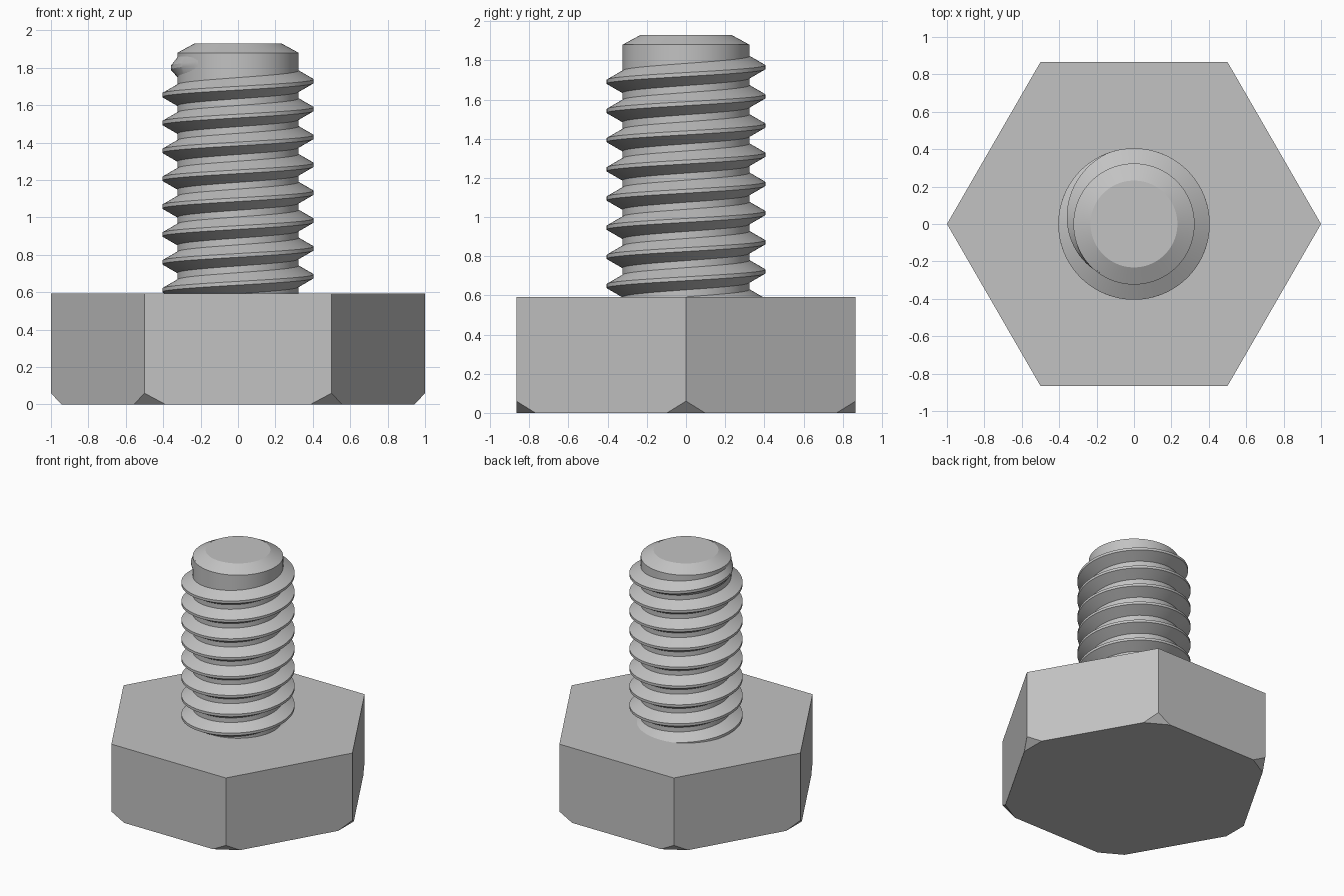
import bpy, bmesh
from math import cos, sin, pi, radians
from mathutils import Vector

cube = bpy.data.objects.get("Cube")
if cube:
    bpy.data.objects.remove(cube, do_unlink=True)

HEAD_TOP, TOP = 0.592, 1.93
CORE, CREST, PITCH = 0.324, 0.405, 0.149
SEGMENTS = 96

steel = bpy.data.materials.new("plain steel grey")
GREY = (0.54, 0.54, 0.54, 1)
steel.use_nodes = True
steel.diffuse_color = GREY
steel.node_tree.nodes["Principled BSDF"].inputs["Base Color"].default_value = GREY


def finish(bm, name, smooth=True):
    bmesh.ops.recalc_face_normals(bm, faces=bm.faces)
    mesh = bpy.data.meshes.new(name)
    bm.to_mesh(mesh)
    bm.free()
    obj = bpy.data.objects.new(name, mesh)
    bpy.context.collection.objects.link(obj)
    mesh.materials.append(steel)
    if smooth:
        bpy.ops.object.select_all(action="DESELECT")
        obj.select_set(True)
        bpy.context.view_layer.objects.active = obj
        bpy.ops.object.shade_smooth_by_angle(angle=radians(22))
    return obj


def polar(radius, angle, z):
    return Vector((radius * cos(angle), radius * sin(angle), z))


def bridge(bm, a, b, closed):
    for i in range(len(a) if closed else len(a) - 1):
        j = (i + 1) % len(a)
        bm.faces.new((a[i], a[j], b[j], b[i]))


# Hexagonal head with its lower corners sliced off
bm = bmesh.new()
rings = [[bm.verts.new(polar(1, k * pi / 3, z)) for k in range(6)]
         for z in (0, HEAD_TOP)]
for ring in rings:
    bm.faces.new(ring)
bridge(bm, rings[0], rings[1], True)
for k in range(6):
    cut = bmesh.ops.bisect_plane(
        bm, geom=bm.verts[:] + bm.edges[:] + bm.faces[:],
        plane_co=polar(1, k * pi / 3, 0.06),
        plane_no=polar(0.06, k * pi / 3, -0.056), clear_outer=True)
    edges = [e for e in cut["geom_cut"] if isinstance(e, bmesh.types.BMEdge)]
    bmesh.ops.holes_fill(bm, edges=edges, sides=0)
finish(bm, "hex_head", smooth=False)

# Shank core with a chamfered tip
bm = bmesh.new()
profile = [(CORE, HEAD_TOP), (CORE, 1.88), (0.232, TOP)]
rings = [[bm.verts.new(polar(r, 2 * pi * i / SEGMENTS, z)) for i in range(SEGMENTS)]
         for r, z in profile]
for low, high in zip(rings, rings[1:]):
    bridge(bm, low, high, True)
bm.faces.new(rings[-1])
finish(bm, "shank_core")

# Right-handed thread, fading into the core near the tip
bm = bmesh.new()
start, fade, end = radians(-3060), radians(110), radians(235)
steps = round((end - start) / (2 * pi) * SEGMENTS)
sections = []
for i in range(steps + 1):
    a = start + (end - start) * i / steps
    z = 1.728 + PITCH * a / (2 * pi)
    t = max(0, (a - fade) / (end - fade))
    crest = CREST + (CORE - 0.004 - CREST) * t
    root = CORE - 0.006
    section = [(root, -0.06), (crest, -0.01), (crest, 0.01), (root, 0.06)]
    sections.append([bm.verts.new(polar(r, a, z + dz)) for r, dz in section])
for a, b in zip(sections, sections[1:]):
    bridge(bm, a, b, False)
bmesh.ops.bisect_plane(
    bm, geom=bm.verts[:] + bm.edges[:] + bm.faces[:],
    plane_co=(0, 0, HEAD_TOP), plane_no=(0, 0, 1), clear_inner=True)
thread = finish(bm, "thread")

# Make the open thread strip face outward
sample = max(thread.data.polygons, key=lambda p: p.center.xy.length)
if sample.normal.dot(Vector((sample.center.x, sample.center.y, 0))) < 0:
    thread.data.flip_normals()
